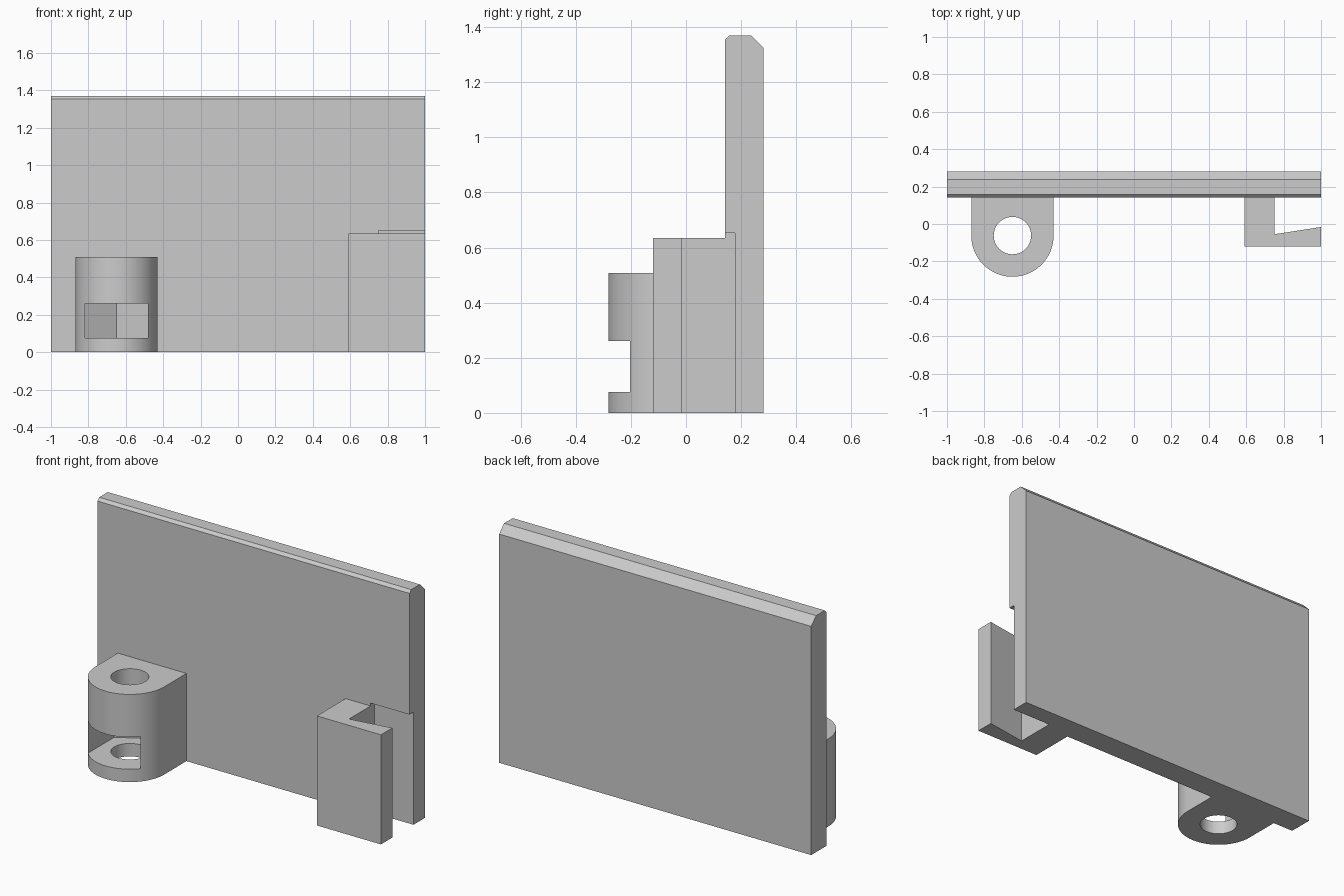
import bpy, bmesh
from math import cos, sin, pi, radians
from mathutils import Vector

if "Cube" in bpy.data.objects:
    bpy.data.objects.remove(bpy.data.objects["Cube"])

# Single plain grey plastic
GREY = (0.6, 0.6, 0.6, 1)
grey = bpy.data.materials.new("light_grey")
grey.use_nodes = True
grey.diffuse_color = GREY
grey.node_tree.nodes["Principled BSDF"].inputs["Base Color"].default_value = GREY


def prism(name, outline, direction):
    """Extrude a closed outline of 3D points along a direction."""
    bm = bmesh.new()
    face = bm.faces.new([bm.verts.new(p) for p in outline])
    out = bmesh.ops.extrude_face_region(bm, geom=[face])
    moved = [g for g in out["geom"] if isinstance(g, bmesh.types.BMVert)]
    bmesh.ops.translate(bm, verts=moved, vec=Vector(direction))
    bmesh.ops.recalc_face_normals(bm, faces=bm.faces)
    mesh = bpy.data.meshes.new(name)
    bm.to_mesh(mesh)
    bm.free()
    mesh.materials.append(grey)
    obj = bpy.data.objects.new(name, mesh)
    bpy.context.collection.objects.link(obj)
    return obj


def upright(name, points, z0, z1):
    return prism(name, [(x, y, z0) for x, y in points], (0, 0, z1 - z0))


def arc(cx, cy, r, start, end, steps):
    angles = [start + (end - start) * i / steps for i in range(steps + 1)]
    return [(cx + r * cos(a), cy + r * sin(a)) for a in angles]


def cut(target, cutter):
    """Subtract the cutter and discard it."""
    cutter.hide_render = True
    mod = target.modifiers.new("cut", 'BOOLEAN')
    mod.operation = 'DIFFERENCE'
    mod.solver = 'EXACT'
    mod.object = cutter
    bpy.ops.object.select_all(action='DESELECT')
    bpy.context.view_layer.objects.active = target
    target.select_set(True)
    bpy.ops.object.modifier_apply(modifier=mod.name)
    bpy.data.objects.remove(cutter)


# Panel: side profile with unequal top chamfers, extruded along its width
FRONT, BACK, TOP = 0.142, 0.282, 1.37
profile = [(FRONT, 0), (BACK, 0), (BACK, TOP - 0.045), (BACK - 0.045, TOP),
           (FRONT + 0.016, TOP), (FRONT, TOP - 0.016)]
panel = prism("panel", [(-1, y, z) for y, z in profile], (2, 0, 0))

# Shallow recess in the panel behind the clip
recess = [(0.75, 0), (1.1, 0), (1.1, 0.178), (0.75, 0.178)]
cut(panel, upright("recess_cutter", recess, -0.1, 0.652))

# Clip: hooked arm with a tapering inner face
hook = [(0.59, FRONT), (0.59, -0.12), (1, -0.12), (1, -0.016),
        (0.75, -0.055), (0.75, FRONT)]
upright("clip", hook, 0, 0.635)

# Screw boss: rounded block with a through hole and a hexagonal nut slot
CX, CY, R = -0.65, -0.062, 0.22
body = [(CX - R, FRONT)] + arc(CX, CY, R, pi, 2 * pi, 48) + [(CX + R, FRONT)]
boss = upright("screw_boss", body, 0, 0.508)
cut(boss, upright("hole_cutter", arc(CX, CY, 0.1, 0, 2 * pi, 48)[:-1], -0.1, 0.6))
half = 0.168
shoulder = half / 3 ** 0.5
nut = [(CX - half, -0.5), (CX + half, -0.5), (CX + half, CY + shoulder),
       (CX, CY + 2 * shoulder), (CX - half, CY + shoulder)]
cut(boss, upright("nut_slot_cutter", nut, 0.075, 0.26))
bpy.ops.object.shade_smooth_by_angle(angle=radians(30))
